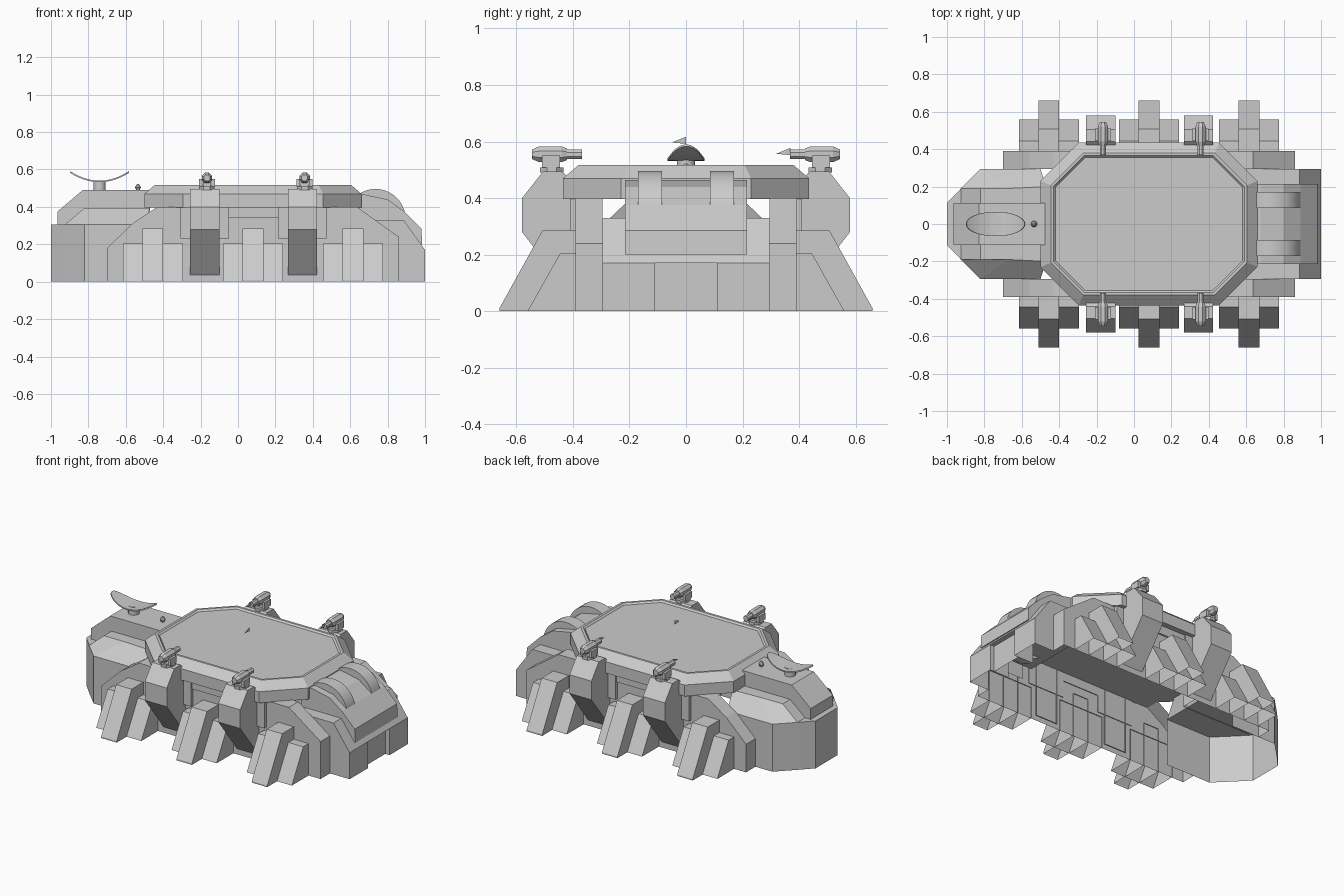
import bpy, bmesh, math

if "Cube" in bpy.data.objects:
    bpy.data.objects.remove(bpy.data.objects["Cube"])


def loft(name, rings, smooth=False, drop=None):
    """Join rings of 3D points into a capped solid; drop(c) removes open faces by centre."""
    bm = bmesh.new()
    vr = [[bm.verts.new(p) for p in r] for r in rings]
    n = len(vr[0])
    for a, b in zip(vr, vr[1:]):
        for i in range(n):
            j = (i + 1) % n
            bm.faces.new((a[i], a[j], b[j], b[i]))
    bm.faces.new(vr[0])
    bm.faces.new(vr[-1])
    bmesh.ops.recalc_face_normals(bm, faces=bm.faces)
    if drop:
        gone = [f for f in bm.faces if drop(f.calc_center_median())]
        bmesh.ops.delete(bm, geom=gone, context='FACES')
    me = bpy.data.meshes.new(name)
    bm.to_mesh(me)
    bm.free()
    ob = bpy.data.objects.new(name, me)
    bpy.context.collection.objects.link(ob)
    if smooth:
        bpy.ops.object.select_all(action='DESELECT')
        ob.select_set(True)
        bpy.context.view_layer.objects.active = ob
        bpy.ops.object.shade_smooth_by_angle(angle=math.radians(35))
    return ob


def prism(name, pts, axis, a, b, smooth=False, drop=None):
    """Extrude a 2D profile along an axis between a and b."""
    put = {'x': lambda p, t: (t, p[0], p[1]),
           'y': lambda p, t: (p[0], t, p[1]),
           'z': lambda p, t: (p[0], p[1], t)}[axis]
    return loft(name, [[put(p, t) for p in pts] for t in (a, b)], smooth, drop)


def box(name, x0, x1, y0, y1, z0, z1, drop=None):
    return prism(name, [(x0, y0), (x1, y0), (x1, y1), (x0, y1)], 'z', z0, z1, drop=drop)


def circle(cx, cy, r, n):
    return [(cx + r * math.cos(2 * math.pi * (i + .5) / n),
             cy + r * math.sin(2 * math.pi * (i + .5) / n)) for i in range(n)]


def mirror_y(half):
    return half + [(x, -y) for x, y in reversed(half)]


E = .001

# Hull flanks: the building is an open shell underneath
for s in (1, -1):
    prism("hull_flank", [(-.70, 0), (-.70, .18), (-.56, .315), (-.43, .40), (.635, .40),
                         (.86, .24), (.86, 0)], 'y', s * .295, s * .39,
          drop=lambda c: c.z < E or abs(c.y) < .295 + E)

# Landing platform with sloped rim and sunken deck
def octagon(d, z):
    hx, hy, c, cx = .58 - d, .435 - d, .205 - .586 * d, .08
    q = [(hx, hy - c), (hx - c, hy), (c - hx, hy), (-hx, hy - c)]
    return [(cx + x, y, z) for x, y in mirror_y(q)]

loft("platform", [octagon(0, .397), octagon(0, .47), octagon(.055, .517),
                  octagon(.07, .517), octagon(.08, .507)])

# Nose
prism("nose", [(.6, .33), (.885, .33), (1, .17), (.6, .17)], 'y', -.295, .295,
      drop=lambda c: c.z < .17 + E or c.x < .6 + E)
for s in (1, -1):
    box("nose_cheek", .86, 1, s * .11, s * .295, 0, .17,
        drop=lambda c: c.z < E or c.z > .17 - E or c.x < .86 + E)
box("nose_recess", .86, .97, -.11, .11, 0, .17,
    drop=lambda c: c.x < .97 - E)
prism("nose_housing", [(.6, .465), (.68, .465), (.80, .44), (.89, .375), (.98, .285),
                       (.985, .20), (.6, .20)], 'y', -.215, .215,
      drop=lambda c: c.x < .6 + E)
for s in (1, -1):
    prism("nose_roller", circle(.735, .335, .161, 32), 'y', s * .085, s * .17, True)

# Tail end: wall, sloped shoulder and tower
prism("tail_wall", mirror_y([(-.5, .295), (-.82, .295), (-.925, .19), (-1, .112)]),
      'z', 0, .305, drop=lambda c: c.z < E or c.x > -.5 - E)
base = mirror_y([(-.5, .295), (-.82, .295), (-.925, .19), (-.925, .11)])
top = mirror_y([(-.47, .20), (-.67, .19), (-.82, .189), (-.82, .10)])
loft("tail_shoulder", [[(x, y, .305) for x, y in base], [(x, y, .395) for x, y in top]],
     drop=lambda c: c.z < .305 + E)
prism("tail_tower", [(-.47, .3), (-.47, .49), (-.83, .49), (-.965, .375), (-.965, .3)],
      'y', -.113, .113, drop=lambda c: c.z < .3 + E)

# Dish: elliptical strip curved along its length
bm = bmesh.new()
N = 16
grid = []
for i in range(N + 1):
    u = -math.cos(math.pi * i / N)
    w = .065 * math.sqrt(max(0, 1 - u * u)) + .0005
    grid.append([bm.verts.new((-.74 + .155 * u, s * w, .54 + .05 * u * u)) for s in (-1, 1)])
for a, b in zip(grid, grid[1:]):
    bm.faces.new((a[0], b[0], b[1], a[1]))
me = bpy.data.meshes.new("dish")
bm.to_mesh(me)
bm.free()
dish = bpy.data.objects.new("dish", me)
bpy.context.collection.objects.link(dish)
sol = dish.modifiers.new("thickness", 'SOLIDIFY')
sol.thickness = .008
prism("dish_post", circle(-.74, 0, .033, 16), 'z', .48, .542, True)
loft("tail_knob", [[(x, y, z) for x, y in circle(-.535, 0, r, 8)]
                   for r, z in ((.012, .48), (.012, .495), (.018, .505), (.006, .522))])

# Small paper-thin marker fin over the deck
prism("deck_fin", [(0, .617), (-.05, .597), (0, .592)], 'x', .08, .0805)

for s in (1, -1):
    # Hollow buttress legs: tall middle, lower flanks
    open_leg = lambda c: c.z < E or abs(c.y) < .385 + E
    for cx in (-.455, .08, .615):
        prism("leg_middle", [(s * .385, 0), (s * .66, 0), (s * .66, .01), (s * .508, .285),
                             (s * .385, .285)], 'x', cx - .055, cx + .055, drop=open_leg)
        prism("leg_flank", [(s * .385, 0), (s * .56, 0), (s * .555, .01), (s * .445, .205),
                            (s * .385, .205)], 'x', cx - .16, cx + .16, drop=open_leg)
    # Cross bar between brackets
    box("bracket_bar", -.05, .215, s * .385, s * .40, .34, .40)

    for cx in (-.178, .344):
        # Gun pylon with undercut, and the bracket behind it
        prism("gun_pylon", [(s * .38, .03), (s * .385, .03), (s * .58, .28), (s * .58, .40),
                            (s * .505, .495), (s * .44, .495), (s * .38, .44)],
              'x', cx - .078, cx + .078, drop=lambda c: abs(c.y) < .38 + E)
        box("pylon_bracket", cx - .13, cx + .13, s * .385, s * .41, .23, .40)
        # Turret: base, neck, yoke, body and inward barrel
        g = cx + .012
        prism("gun_base", circle(g, s * .475, .045, 8), 'z', .49, .508)
        box("gun_neck", g - .022, g + .022, s * .453, s * .503, .50, .545)
        for t in (1, -1):
            box("gun_yoke", g + t * .024, g + t * .042, s * .445, s * .51, .508, .55)
        loft("gun_body", [[(x, s * y, z) for x, z in circle(g, .555, r, 8)]
                          for y, r in ((.42, .022), (.44, .03), (.52, .03), (.545, .018))])
        prism("gun_barrel", circle(g, .555, .018, 8), 'y', s * .368, s * .44)

# Muzzle fins on the rear guns
for cx in (-.166, .356):
    prism("muzzle_fin", [(.37, .578), (.32, .557), (.37, .552)], 'x', cx, cx + .0005)
